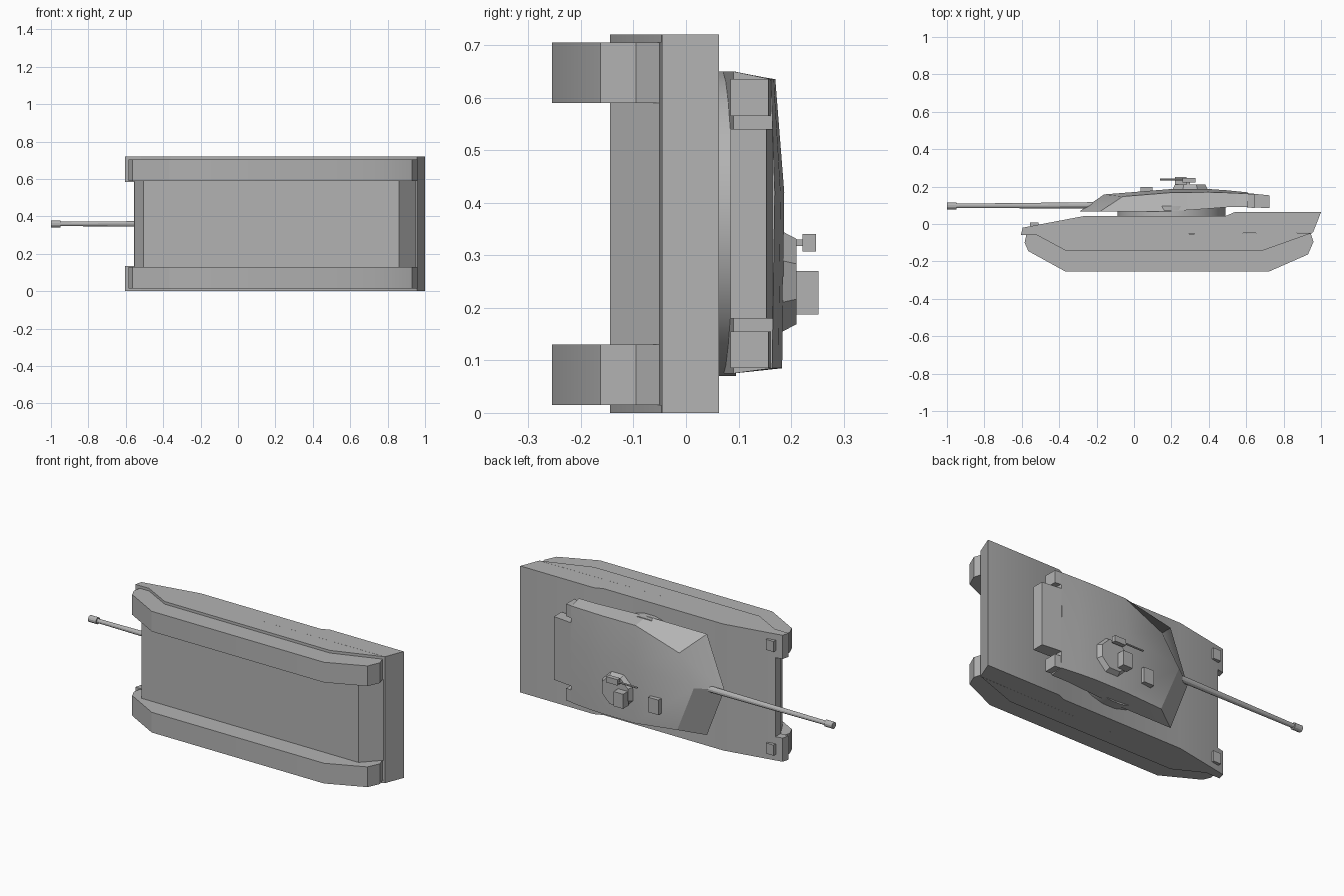
import bpy
import bmesh
from math import radians, pi
from mathutils import Vector, Matrix

cube = bpy.data.objects.get("Cube")
if cube:
    bpy.data.objects.remove(cube, do_unlink=True)

GREY = (0.45, 0.45, 0.45, 1.0)
paint = bpy.data.materials.new("plain_grey")
paint.use_nodes = True
paint.diffuse_color = GREY
paint.node_tree.nodes["Principled BSDF"].inputs["Base Color"].default_value = GREY

WIDTH = 0.72
MID = WIDTH / 2


def finish(name, bm):
    """Turn a bmesh into a painted object with sharp edges kept."""
    bmesh.ops.recalc_face_normals(bm, faces=bm.faces[:])
    mesh = bpy.data.meshes.new(name)
    bm.to_mesh(mesh)
    bm.free()
    mesh.materials.append(paint)
    obj = bpy.data.objects.new(name, mesh)
    bpy.context.collection.objects.link(obj)
    bpy.ops.object.select_all(action='DESELECT')
    obj.select_set(True)
    bpy.context.view_layer.objects.active = obj
    bpy.ops.object.shade_smooth_by_angle(angle=radians(25))
    return obj


def extrude(name, profile, z0, z1):
    """Extrude a side profile (x, y) across the width."""
    bm = bmesh.new()
    face = bm.faces.new([bm.verts.new((x, y, z0)) for x, y in profile])
    new = bmesh.ops.extrude_face_region(bm, geom=[face])["geom"]
    moved = [v for v in new if isinstance(v, bmesh.types.BMVert)]
    bmesh.ops.translate(bm, verts=moved, vec=(0, 0, z1 - z0))
    return finish(name, bm)


def pair(name, profile, z0, z1):
    """The same extrusion on both flanks."""
    extrude("right_" + name, profile, z0, z1)
    extrude("left_" + name, profile, WIDTH - z1, WIDTH - z0)


def box(name, x, y, z):
    return extrude(name, [(x[0], y[0]), (x[1], y[0]), (x[1], y[1]), (x[0], y[1])], *z)


def tube(name, start, end, r1, r2, sides):
    a, b = Vector(start), Vector(end)
    turn = (b - a).to_track_quat('Z', 'Y').to_matrix().to_4x4()
    bm = bmesh.new()
    bmesh.ops.create_cone(bm, cap_ends=True, segments=sides, radius1=r1, radius2=r2,
                          depth=(b - a).length,
                          matrix=Matrix.Translation((a + b) / 2) @ turn
                          @ Matrix.Rotation(pi / sides, 4, 'Z'))
    return finish(name, bm)


# Hull: full-width deck, narrow belly, fender noses, skirts
extrude("upper_hull", [(-.555, -.06), (-.555, -.012), (-.265, .043), (.49, .043),
                       (.537, .063), (1, .063), (.957, -.046)], 0, WIDTH)
extrude("lower_hull", [(-.555, -.058), (-.505, -.145), (.86, -.145), (.95, -.05)],
        .13, WIDTH - .13)
pair("fender_nose", [(-.605, -.06), (-.595, -.02), (-.555, -.012), (-.555, -.06)], 0, .135)
pair("skirt", [(-.52, -.059), (-.36, -.145), (.68, -.145), (.955, -.047)], 0, .015)
box("right_headlamp", (-.557, -.51), (-.02, .008), (.035, .095))
box("left_headlamp", (-.557, -.51), (-.02, .008), (.625, .685))

# Tracks
pair("track", [(-.575, -.055), (-.585, -.1), (-.565, -.145), (-.365, -.255), (.72, -.255),
               (.93, -.163), (.96, -.095), (.945, -.05)], .015, .13)

# Turret shell: rings of six points, wedge front with a pointed centre
tube("turret_ring", (.2, .04, MID), (.2, .095, MID), .292, .292, 24)


def ring(x, floor, low_top, crown, high_top):
    return [(x, floor, .075), (x, floor, MID), (x, floor, .65),
            (x, high_top, .635), (x, crown, .42), (x, low_top, .085)]


nose = [(-.18, .068, .075), (-.29, .068, MID), (-.18, .068, .65),
        (-.06, .147, .54), (-.16, .158, .37), (-.05, .15, .1)]
stations = [nose, ring(.2, .068, .183, .187, .168), ring(.4, .082, .183, .187, .17),
            ring(.5, .09, .176, .18, .167), ring(.61, .09, .164, .169, .162)]
bm = bmesh.new()
loops = [[bm.verts.new(p) for p in s] for s in stations]
for a, b in zip(loops, loops[1:]):
    for i in range(6):
        j = (i + 1) % 6
        bm.faces.new((a[i], a[j], b[j], b[i]))
for loop in (loops[0], loops[-1]):
    bm.faces.new((loop[0], loop[1], loop[4], loop[5]))
    bm.faces.new((loop[1], loop[2], loop[3], loop[4]))
finish("turret", bm)

# Turret rear: central bustle and side bins, split by slots
extrude("turret_bustle", [(.6, .09), (.725, .085), (.725, .153), (.6, .166)], .18, .54)
pair("turret_bin", [(.6, .09), (.645, .085), (.645, .157), (.6, .162)], .085, .155)

# Roof fittings
tube("cupola", (.3, .175, .25), (.3, .21, .25), .108, .088, 8)
box("cupola_sight", (.22, .28), (.205, .252), (.187, .27))
box("gunner_sight", (.035, .1), (.165, .198), (.18, .265))
box("machine_gun_mount", (.28, .3), (.2, .228), (.318, .33))
box("machine_gun_body", (.26, .33), (.222, .247), (.307, .34))
tube("machine_gun_barrel", (.27, .238, .323), (.14, .238, .323), .005, .005, 8)

# Main gun
tube("gun_barrel", (-.15, .1, MID), (-.96, .097, MID), .018, .012, 12)
tube("gun_muzzle", (-.95, .097, MID), (-1, .097, MID), .019, .019, 12)
